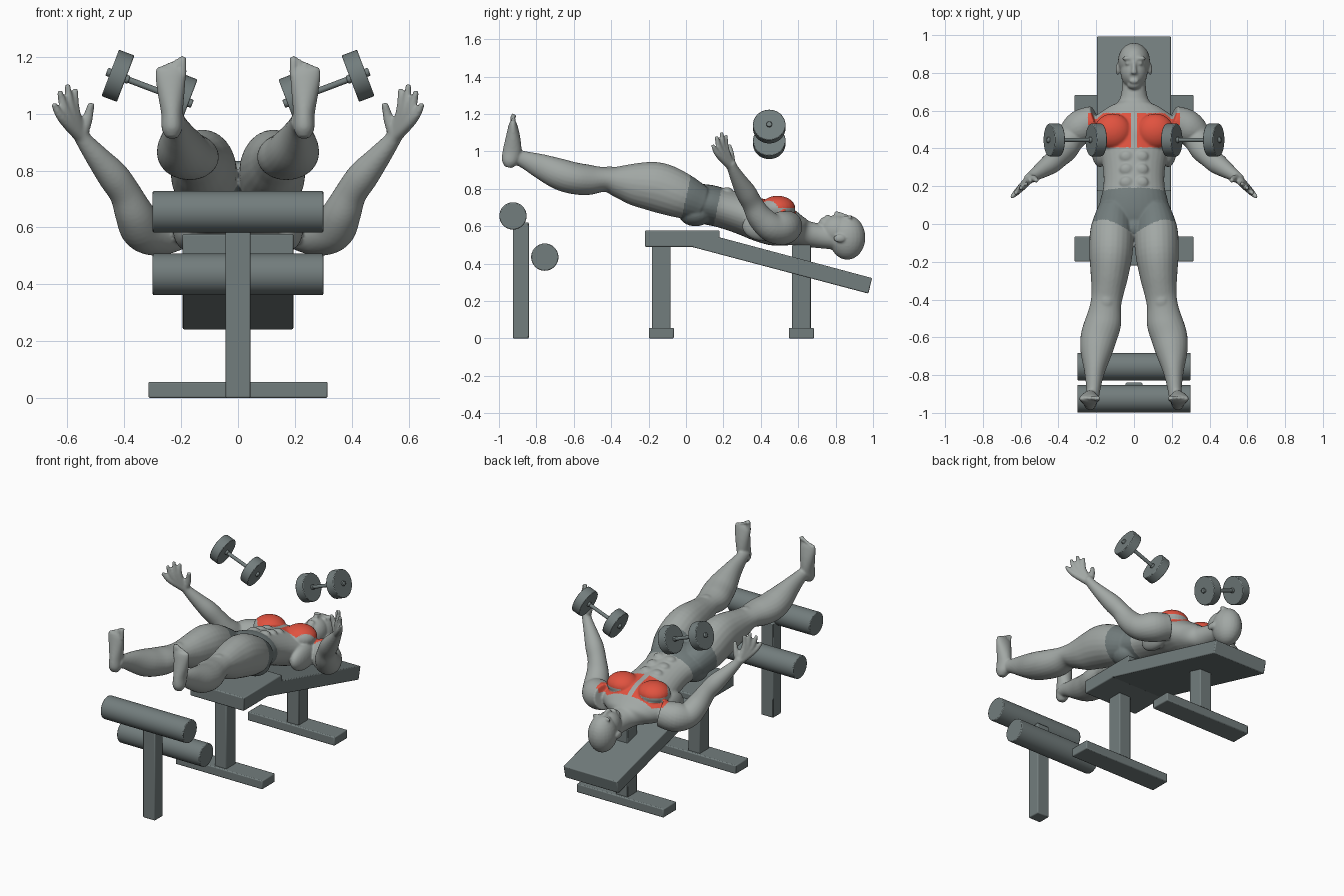
import bpy, bmesh, math
from mathutils import Vector, Matrix

default_cube = bpy.data.objects.get("Cube")
if default_cube:
    bpy.data.objects.remove(default_cube, do_unlink=True)


def material(name, rgb):
    mat = bpy.data.materials.new(name)
    mat.use_nodes = True
    colour = (*rgb, 1)
    mat.diffuse_color = colour
    shader = next(n for n in mat.node_tree.nodes if n.type == 'BSDF_PRINCIPLED')
    shader.inputs["Base Color"].default_value = colour
    shader.inputs["Roughness"].default_value = 0.6
    return mat


skin = material("pale grey skin", (0.36, 0.39, 0.375))
equipment = material("slate grey equipment", (0.17, 0.205, 0.205))
muscle = material("red muscle", (0.75, 0.085, 0.05))


def make_object(name, bm, mats, bevel=0):
    bmesh.ops.recalc_face_normals(bm, faces=bm.faces[:])
    mesh = bpy.data.meshes.new(name)
    bm.to_mesh(mesh)
    bm.free()
    obj = bpy.data.objects.new(name, mesh)
    bpy.context.scene.collection.objects.link(obj)
    for mat in mats:
        mesh.materials.append(mat)
    if bevel:
        mod = obj.modifiers.new("soft edges", 'BEVEL')
        mod.width, mod.segments = bevel, 2
    bpy.ops.object.select_all(action='DESELECT')
    obj.select_set(True)
    bpy.context.view_layer.objects.active = obj
    bpy.ops.object.shade_smooth_by_angle(angle=math.radians(35))
    return obj


def side_profile(name, outline, half_width, bevel=0.006):
    """Extrude a (y, z) outline across the width of the model."""
    bm = bmesh.new()
    face = bm.faces.new([bm.verts.new((-half_width, y, z)) for y, z in outline])
    grown = bmesh.ops.extrude_face_region(bm, geom=[face])["geom"]
    verts = [v for v in grown if isinstance(v, bmesh.types.BMVert)]
    bmesh.ops.translate(bm, verts=verts, vec=(2 * half_width, 0, 0))
    return make_object(name, bm, [equipment], bevel)


def block(name, half_width, y_low, y_high, z_low, z_high):
    corners = [(y_low, z_low), (y_high, z_low), (y_high, z_high), (y_low, z_high)]
    return side_profile(name, corners, half_width)


def cylinder(bm, start, end, radius, segments=40):
    start, end = Vector(start), Vector(end)
    axis = end - start
    place = Matrix.Translation((start + end) / 2) @ axis.to_track_quat('Z', 'Y').to_matrix().to_4x4()
    bmesh.ops.create_cone(bm, cap_ends=True, segments=segments, radius1=radius,
                          radius2=radius, depth=axis.length, matrix=place)


# Bench
block("bench_seat", 0.195, -0.22, 0.18, 0.49, 0.577)
side_profile("bench_backrest", [(0.03, 0.49), (0.975, 0.24), (0.995, 0.323), (0.1, 0.562)], 0.195)
for label, middle in (("front", -0.132), ("rear", 0.617)):
    block(label + "_bench_post", 0.043, middle - 0.05, middle + 0.05, 0.05, 0.5)
    block(label + "_bench_foot", 0.315, middle - 0.067, middle + 0.067, 0, 0.057)

# Leg support stand
block("stand_post", 0.044, -0.925, -0.84, 0, 0.62)
for label, y, z in (("upper", -0.925, 0.655), ("lower", -0.755, 0.435)):
    bm = bmesh.new()
    cylinder(bm, (-0.3, y, z), (0.3, y, z), 0.073)
    make_object(label + "_roller", bm, [equipment], 0.005)

# Dumbbells
for label, side in (("left", 1), ("right", -1)):
    outer, inner = Vector((side * 0.422, 0.445, 1.133)), Vector((side * 0.2, 0.445, 1.049))
    along = (outer - inner).normalized()
    bm = bmesh.new()
    for centre in (outer, inner):
        cylinder(bm, centre - along * 0.029, centre + along * 0.029, 0.087)
        cylinder(bm, centre - along * 0.042, centre + along * 0.042, 0.015, 16)
    cylinder(bm, inner, outer, 0.011, 16)
    make_object(label + "_dumbbell", bm, [equipment], 0.004)


# Body helpers: smooth lofted limbs and rounded muscle masses
def spline(points, steps=5):
    rows = [Vector(p if len(p) == 5 else (*p, p[3])) for p in points]
    rows = [2 * rows[0] - rows[1]] + rows + [2 * rows[-1] - rows[-2]]
    result = []
    for a, b, c, d in zip(rows, rows[1:], rows[2:], rows[3:]):
        for k in range(steps):
            t = k / steps
            result.append(0.5 * (2 * b + (c - a) * t + (2 * a - 5 * b + 4 * c - d) * t ** 2
                                 + (3 * b - a - 3 * c + d) * t ** 3))
    return result + [rows[-2]]


def limb(bm, points, segments=24):
    """Points are x, y, z, half width and (optional) half height; mirrored off centre."""
    rows = spline(points)
    for side in ((1, -1) if any(p[0] for p in points) else (1,)):
        centres = [Vector((side * r[0], r[1], r[2])) for r in rows]
        rings = []
        for i, (row, centre) in enumerate(zip(rows, centres)):
            ahead = (centres[min(i + 1, len(rows) - 1)] - centres[max(i - 1, 0)]).normalized()
            across = Vector((1, 0, 0))
            across = (across - ahead * across.dot(ahead)).normalized()
            up = ahead.cross(across)
            turns = [math.tau * k / segments for k in range(segments)]
            rings.append([bm.verts.new(centre + across * math.cos(t) * max(row[3], 0.006)
                                       + up * math.sin(t) * max(row[4], 0.006)) for t in turns])
        for low, high in zip(rings, rings[1:]):
            for k in range(segments):
                n = (k + 1) % segments
                bm.faces.new((low[k], low[n], high[n], high[k]))
        bm.faces.new(rings[0])
        bm.faces.new(rings[-1])


def mass(bm, centre, radii):
    for side in ((1, -1) if centre[0] else (1,)):
        place = Matrix.Translation((side * centre[0], *centre[1:])) @ Matrix.Diagonal((*radii, 1))
        bmesh.ops.create_uvsphere(bm, u_segments=24, v_segments=16, radius=1, matrix=place)


body = bmesh.new()
# Torso and neck
limb(body, [(0, -0.03, 0.72, 0.13, 0.08), (0, 0.04, 0.725, 0.19, 0.1), (0, 0.12, 0.715, 0.18, 0.107),
            (0, 0.2, 0.695, 0.162, 0.105), (0, 0.3, 0.665, 0.165, 0.108), (0, 0.4, 0.632, 0.19, 0.115),
            (0, 0.48, 0.612, 0.22, 0.117), (0, 0.55, 0.592, 0.22, 0.1), (0, 0.6, 0.575, 0.16, 0.08),
            (0, 0.64, 0.56, 0.09, 0.07), (0, 0.7, 0.55, 0.066, 0.066), (0, 0.8, 0.535, 0.06, 0.06)], 32)
mass(body, (0.112, 0.49, 0.695), (0.1, 0.095, 0.068))     # chest
mass(body, (0.18, 0.42, 0.6), (0.05, 0.12, 0.08))         # side of back
mass(body, (0.09, 0.05, 0.67), (0.09, 0.09, 0.07))        # glutes
mass(body, (0, -0.02, 0.78), (0.05, 0.06, 0.055))         # groin
for row in range(3):                                      # abdomen
    mass(body, (0.04, 0.22 + 0.068 * row, 0.788 - 0.019 * row), (0.036, 0.032, 0.02))

# Head and face
mass(body, (0, 0.862, 0.54), (0.085, 0.097, 0.119))
mass(body, (0, 0.805, 0.575), (0.072, 0.09, 0.085))
mass(body, (0, 0.737, 0.612), (0.036, 0.026, 0.036))
mass(body, (0, 0.757, 0.648), (0.026, 0.014, 0.014))
mass(body, (0.033, 0.85, 0.645), (0.014, 0.009, 0.011))
mass(body, (0.035, 0.877, 0.647), (0.03, 0.011, 0.014))
mass(body, (0.085, 0.82, 0.535), (0.012, 0.032, 0.022))
limb(body, [(0, 0.865, 0.65, 0.01), (0, 0.82, 0.664, 0.013), (0, 0.795, 0.663, 0.019)])

# Legs and feet
limb(body, [(0.1, 0.08, 0.72, 0.09, 0.095), (0.117, -0.03, 0.765, 0.113, 0.122),
            (0.122, -0.15, 0.808, 0.115, 0.133), (0.13, -0.27, 0.824, 0.1, 0.115),
            (0.14, -0.36, 0.838, 0.086, 0.086), (0.15, -0.43, 0.85, 0.082, 0.066),
            (0.163, -0.52, 0.848, 0.096, 0.081), (0.187, -0.6, 0.857, 0.096, 0.085),
            (0.2, -0.68, 0.88, 0.084, 0.083), (0.209, -0.78, 0.922, 0.055, 0.066),
            (0.215, -0.87, 0.958, 0.038, 0.045), (0.222, -0.93, 0.975, 0.035, 0.04)])
mass(body, (0.145, -0.41, 0.89), (0.042, 0.05, 0.03))
limb(body, [(0.232, -0.95, 0.915, 0.02, 0.02), (0.232, -0.943, 0.945, 0.036, 0.043),
            (0.232, -0.93, 1, 0.038, 0.05), (0.235, -0.925, 1.07, 0.047, 0.04),
            (0.237, -0.925, 1.135, 0.054, 0.025), (0.236, -0.925, 1.16, 0.05, 0.016)])
for toe in range(5):
    x = 0.195 + 0.02 * toe
    tip = 1.198 - 0.009 * toe
    width = 0.014 if toe == 0 else 0.0105
    limb(body, [(x, -0.928, 1.13, width), (x, -0.926, tip - 0.02, width), (x, -0.918, tip, width)], 12)

# Arms
limb(body, [(0.2, 0.55, 0.605, 0.08), (0.28, 0.515, 0.59, 0.09), (0.335, 0.455, 0.595, 0.078),
            (0.365, 0.395, 0.65, 0.068), (0.397, 0.355, 0.72, 0.056), (0.44, 0.32, 0.782, 0.055),
            (0.49, 0.285, 0.842, 0.043), (0.54, 0.252, 0.905, 0.03), (0.56, 0.237, 0.94, 0.027)])
# Hands: each finger starts at the wrist so that together they form the palm
wrist = (0.553, 0.24, 0.92, 0.024)
for knuckle, tip in (((0.573, 0.214, 1.01), (0.572, 0.213, 1.088)),
                     ((0.588, 0.198, 1.016), (0.6, 0.19, 1.104)),
                     ((0.605, 0.183, 1.006), (0.628, 0.163, 1.08)),
                     ((0.618, 0.172, 0.985), (0.649, 0.142, 1.035))):
    limb(body, [wrist, (*knuckle, 0.018), (*tip, 0.01)], 14)
limb(body, [wrist, (0.53, 0.24, 0.98, 0.019), (0.515, 0.23, 1.038, 0.011)], 14)

# Fuse the masses into one smooth skin
figure = make_object("reclining_figure", body, [skin, equipment, muscle])
fuse = figure.modifiers.new("fuse", 'REMESH')
fuse.mode, fuse.voxel_size = 'VOXEL', 0.0065
relax = figure.modifiers.new("relax", 'SMOOTH')
relax.factor, relax.iterations = 0.5, 4
graph = bpy.context.evaluated_depsgraph_get()
fused = bpy.data.meshes.new_from_object(figure.evaluated_get(graph))
figure.modifiers.clear()
figure.data = fused
fused.shade_smooth()
fused.materials.clear()
for mat in (skin, equipment, muscle):
    fused.materials.append(mat)

# Shorts and highlighted chest by position
for face in fused.polygons:
    x, y, z = abs(face.center.x), face.center.y, face.center.z
    lean = (z - 0.82) * 0.22
    hem = 0.015 - 0.07 * max(0, 1 - x / 0.15)
    chest_low = 0.405 + max(0, x - 0.14) * 1.2
    face.material_index = 0
    if hem < y - lean < 0.195 and x < 0.25:
        face.material_index = 1
    elif chest_low < y < 0.587 and 0.018 < x < 0.245 and z > 0.64 and face.normal.z > 0.1:
        face.material_index = 2
